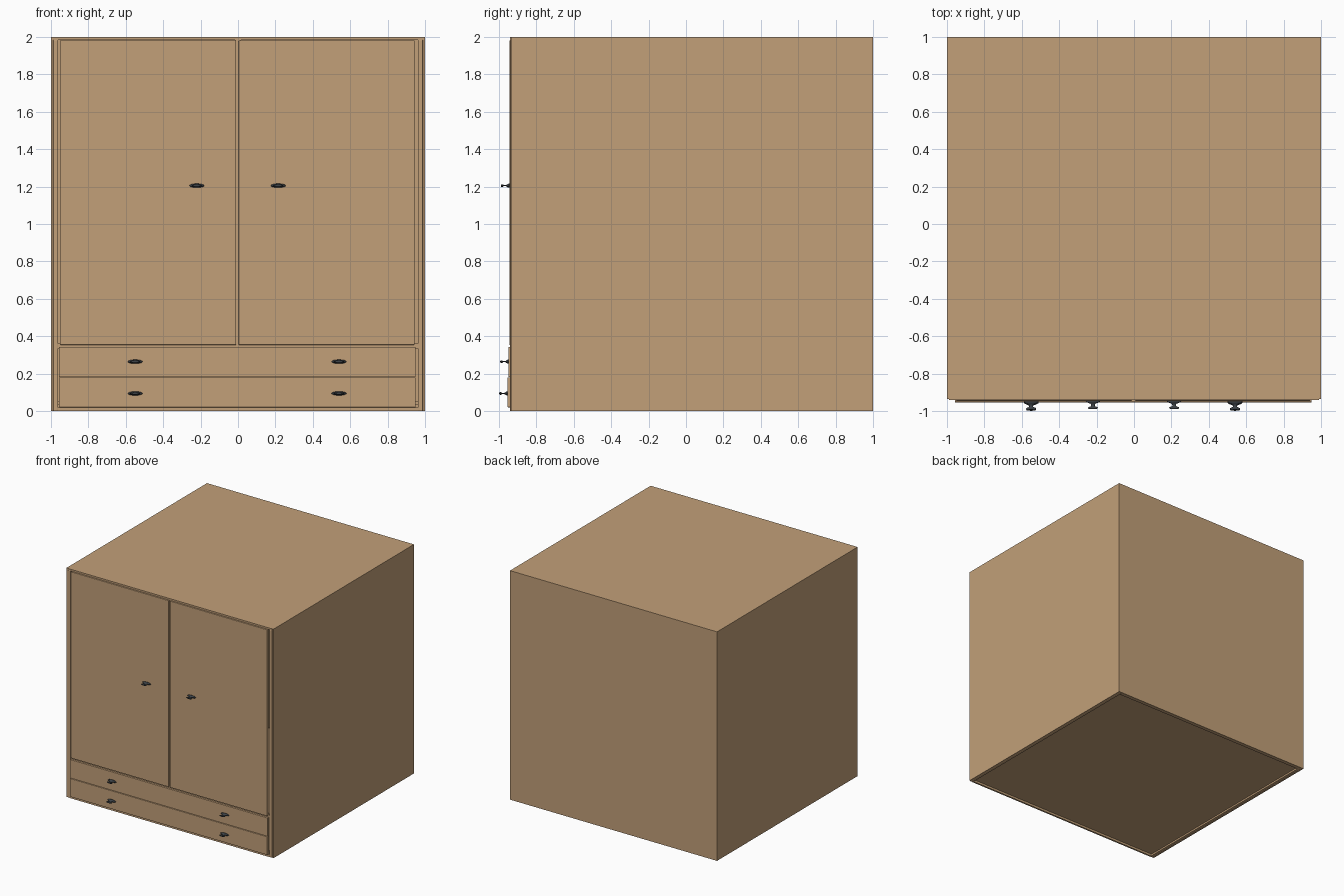
import bpy, bmesh, math
from mathutils import Matrix

if "Cube" in bpy.data.objects:
    bpy.data.objects.remove(bpy.data.objects["Cube"])


def material(name, color):
    m = bpy.data.materials.new(name)
    m.diffuse_color = (*color, 1)
    m.use_nodes = True
    m.node_tree.nodes["Principled BSDF"].inputs["Base Color"].default_value = m.diffuse_color
    return m


WOOD = material("light_wood", (0.54, 0.35, 0.19))
METAL = material("dark_metal", (0.045, 0.053, 0.061))


def finish(name, bm, mat):
    bmesh.ops.recalc_face_normals(bm, faces=bm.faces)
    me = bpy.data.meshes.new(name)
    bm.to_mesh(me)
    bm.free()
    me.materials.append(mat)
    ob = bpy.data.objects.new(name, me)
    bpy.context.collection.objects.link(ob)
    return ob


def panel(name, x, y, z, bevel=0.0):
    """Box from (min, max) ranges, with optional small bevel."""
    bm = bmesh.new()
    size = [r[1] - r[0] for r in (x, y, z)]
    mid = [(r[1] + r[0]) / 2 for r in (x, y, z)]
    bmesh.ops.create_cube(bm, size=1, matrix=Matrix.Translation(mid) @ Matrix.Diagonal((*size, 1)))
    ob = finish(name, bm, WOOD)
    if bevel:
        mod = ob.modifiers.new("edge", "BEVEL")
        mod.width = bevel
        mod.segments = 2
    return ob


def handle(name, x, y, z):
    """Flattened turned knob pointing to -y."""
    profile = [(0, 0.0), (0.040, 0.0), (0.038, 0.006), (0.026, 0.012), (0.011, 0.018),
               (0.010, 0.030), (0.024, 0.035), (0.027, 0.039), (0.023, 0.044), (0, 0.046)]
    bm = bmesh.new()
    vs = [bm.verts.new((r, -d, 0)) for r, d in profile]
    es = [bm.edges.new(p) for p in zip(vs, vs[1:])]
    bmesh.ops.spin(bm, geom=vs + es, cent=(0, 0, 0), axis=(0, 1, 0),
                   angle=math.tau, steps=24, use_duplicate=False)
    bmesh.ops.remove_doubles(bm, verts=bm.verts, dist=1e-5)
    bmesh.ops.scale(bm, vec=(1, 1, 0.27), verts=bm.verts)
    bmesh.ops.translate(bm, vec=(x, y, z), verts=bm.verts)
    for f in bm.faces:
        f.smooth = True
    return finish(name, bm, METAL)


# Carcass: side skins with slimmer front posts inside them
for side, s in (("left", -1), ("right", 1)):
    def span(a, b):
        return tuple(sorted((s * a, s * b)))
    panel(side + "_side", span(0.988, 1.0), (-0.936, 0.99), (0, 2))
    panel(side + "_inner_side", span(0.962, 0.988), (-0.94, 0.99), (0, 1.985), 0.003)
panel("back", (-1, 1), (0.99, 1.0), (0, 2))
panel("top", (-0.988, 0.988), (-0.94, 0.99), (1.985, 2.0))
panel("bottom", (-0.962, 0.962), (-0.92, 0.965), (0.015, 0.035))
panel("back_rail", (-0.962, 0.962), (0.965, 0.99), (0, 0.05))
panel("shelf_above_drawers", (-0.962, 0.962), (-0.932, 0.99), (0.335, 0.36))
panel("centre_divider", (-0.015, 0.015), (-0.932, 0.99), (0.36, 1.985))

# Doors
panel("left_door", (-0.952, -0.010), (-0.945, -0.925), (0.354, 1.981), 0.003)
panel("right_door", (0.004, 0.944), (-0.945, -0.925), (0.354, 1.981), 0.003)

# Drawer fronts
panel("upper_drawer", (-0.957, 0.950), (-0.949, -0.925), (0.181, 0.342), 0.002)
panel("lower_drawer", (-0.957, 0.950), (-0.954, -0.925), (0.020, 0.179), 0.002)
panel("toe_board", (-0.962, 0.962), (-0.94, -0.925), (0.0, 0.019))

# Handles
for part, xs, y, z in (("door", (-0.22, 0.215), -0.944, 1.205),
                       ("upper_drawer", (-0.55, 0.54), -0.948, 0.264),
                       ("lower_drawer", (-0.55, 0.54), -0.953, 0.094)):
    for side, x in zip(("left", "right"), xs):
        handle(f"{part}_handle_{side}", x, y, z)
